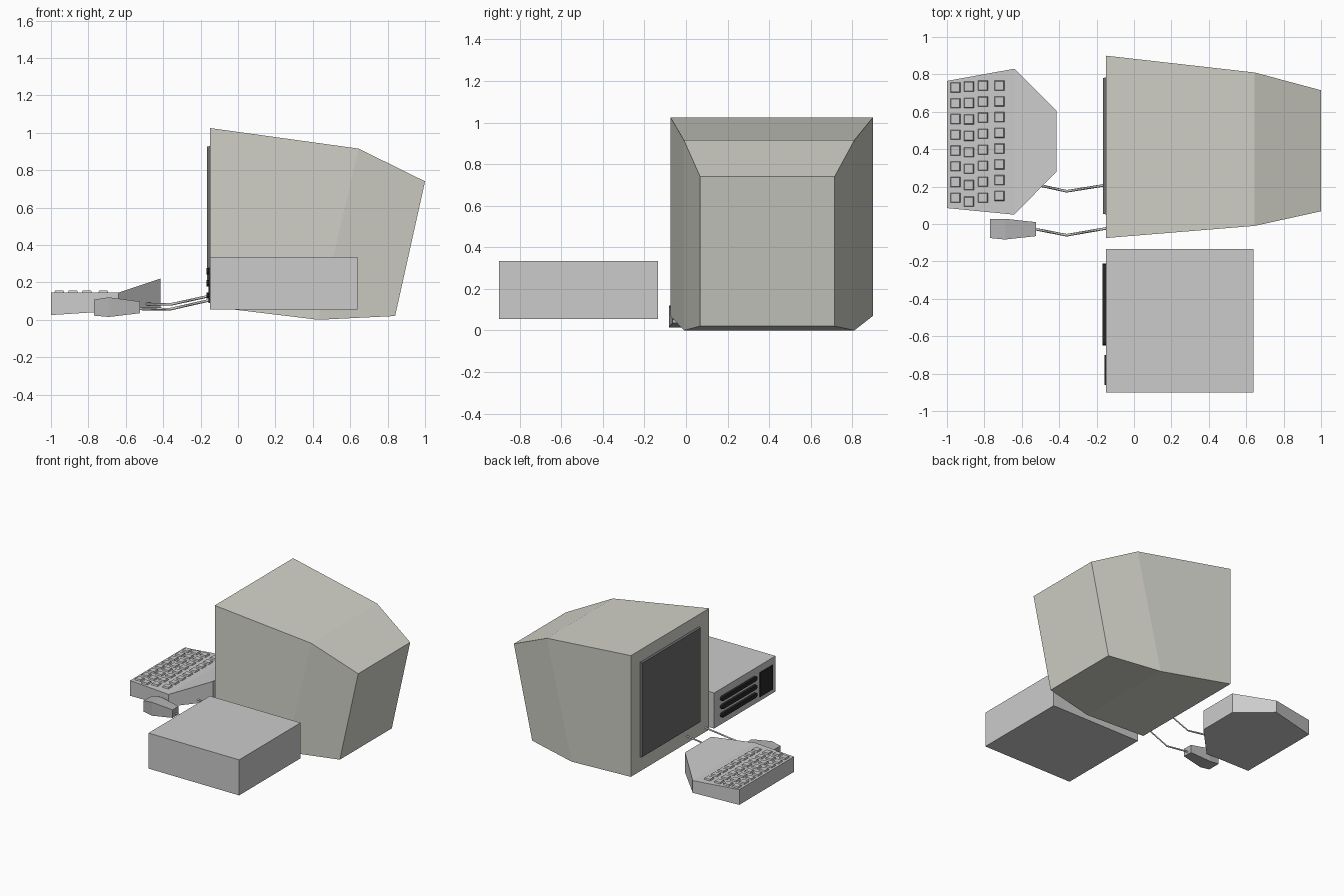
import bpy, bmesh, math

if "Cube" in bpy.data.objects:
    bpy.data.objects.remove(bpy.data.objects["Cube"])


def material(name, rgb):
    m = bpy.data.materials.new(name)
    m.diffuse_color = (*rgb, 1)
    m.use_nodes = True
    m.node_tree.nodes["Principled BSDF"].inputs["Base Color"].default_value = m.diffuse_color
    return m


BEIGE = material("beige_plastic", (0.66, 0.66, 0.60))
DARK = material("dark_glass", (0.15, 0.15, 0.15))
BLACK = material("black_plastic", (0.02, 0.02, 0.02))
MOUSE = material("mid_grey", (0.45, 0.45, 0.46))


def loft(name, rings, mat=None):
    """Capped flat-faced skin over rings with equal point counts."""
    bm = bmesh.new()
    vs = [[bm.verts.new(p) for p in r] for r in rings]
    n = len(vs[0])
    for a, b in zip(vs, vs[1:]):
        for i in range(n):
            j = (i + 1) % n
            bm.faces.new((a[i], a[j], b[j], b[i]))
    bm.faces.new(vs[0])
    bm.faces.new(vs[-1])
    bmesh.ops.recalc_face_normals(bm, faces=bm.faces)
    me = bpy.data.meshes.new(name)
    bm.to_mesh(me)
    bm.free()
    ob = bpy.data.objects.new(name, me)
    bpy.context.collection.objects.link(ob)
    if mat:
        me.materials.append(mat)
    return ob


def section(xt, xb, y0, y1, zt, zb):
    """Cross-section with its own top and bottom x."""
    return [(xb, y0, zb), (xb, y1, zb), (xt, y1, zt), (xt, y0, zt)]


def box(name, x0, x1, y0, y1, z0, z1, mat=None):
    return loft(name, [section(x, x, y0, y1, z1, z0) for x in (x0, x1)], mat)


def cable(name, pts, r=0.007):
    cu = bpy.data.curves.new(name, 'CURVE')
    cu.dimensions = '3D'
    cu.bevel_depth = r
    cu.bevel_resolution = 0
    cu.use_fill_caps = True
    sp = cu.splines.new('POLY')
    sp.points.add(len(pts) - 1)
    for p, c in zip(sp.points, pts):
        p.co = (*c, 1)
    ob = bpy.data.objects.new(name, cu)
    bpy.context.collection.objects.link(ob)


# Monitor shell and screen
loft("monitor_shell", [
    section(-0.15, -0.15, -0.075, 0.90, 1.025, 0.07),
    section(0.645, 0.43, -0.01, 0.81, 0.915, 0.0),
    section(1.0, 0.84, 0.068, 0.715, 0.74, 0.02)], BEIGE)
loft("screen", [
    section(-0.148, -0.148, 0.05, 0.785, 0.93, 0.18),
    section(-0.166, -0.166, 0.055, 0.78, 0.925, 0.185)], DARK)

# System unit with drive slots and a switch panel
box("system_unit", -0.15, 0.64, -0.9, -0.135, 0.055, 0.335)
for k, z in enumerate((0.13, 0.195, 0.26)):
    r, ring = 0.017, []
    for i in range(12):
        a = math.pi * (i if i < 6 else i - 1) / 5
        yc = -0.21 - r if i < 6 else -0.65 + r
        ring.append((yc + r * math.sin(a), z + r * math.cos(a)))
    loft(f"drive_slot_{k + 1}", [[(x, y, z) for y, z in ring] for x in (-0.169, -0.148)], BLACK)
box("switch_panel", -0.158, -0.148, -0.86, -0.70, 0.09, 0.28, BLACK)

# Keyboard: flat key deck rising to a narrow rear hump
outline = [(-1, 0.765), (-0.64, 0.83), (-0.415, 0.605), (-0.415, 0.28), (-0.64, 0.05), (-1, 0.085)]
deck = loft("keyboard", [
    [(x, y, 0.025 + (x + 1) * 0.065) for x, y in outline],
    [(x, y, 0.22 if x > -0.5 else 0.145) for x, y in outline]])
bm = bmesh.new()
bm.from_mesh(deck.data)
bmesh.ops.triangulate(bm, faces=[])
crease = [v for v in bm.verts if abs(v.co.x + 0.64) < 1e-4 and v.co.z > 0.1]
bmesh.ops.connect_verts(bm, verts=crease)
bm.to_mesh(deck.data)
bm.free()

# Keys
for c, (x, top, bottom) in enumerate([(-0.955, 0.73, 0.14), (-0.883, 0.735, 0.12),
                                     (-0.808, 0.74, 0.14), (-0.72, 0.74, 0.15)]):
    for i in range(8):
        y = top + (bottom - top) * i / 7
        loft(f"key_{c + 1}_{i + 1}", [
            [(x + sx * h, y + sy * h, z) for sx, sy in ((-1, -1), (1, -1), (1, 1), (-1, 1))]
            for h, z in ((0.027, 0.143), (0.023, 0.156))])

# Mouse and cables
loft("mouse", [
    section(-0.77, -0.77, -0.075, 0.028, 0.108, 0.022),
    section(-0.69, -0.69, -0.083, 0.028, 0.12, 0.015),
    section(-0.525, -0.525, -0.065, 0.01, 0.098, 0.035)], MOUSE)
cable("keyboard_cable", [(-0.52, 0.21, 0.085), (-0.36, 0.175, 0.082), (-0.14, 0.21, 0.13)])
cable("mouse_cable", [(-0.54, -0.025, 0.058), (-0.36, -0.06, 0.057), (-0.14, -0.022, 0.107)])
